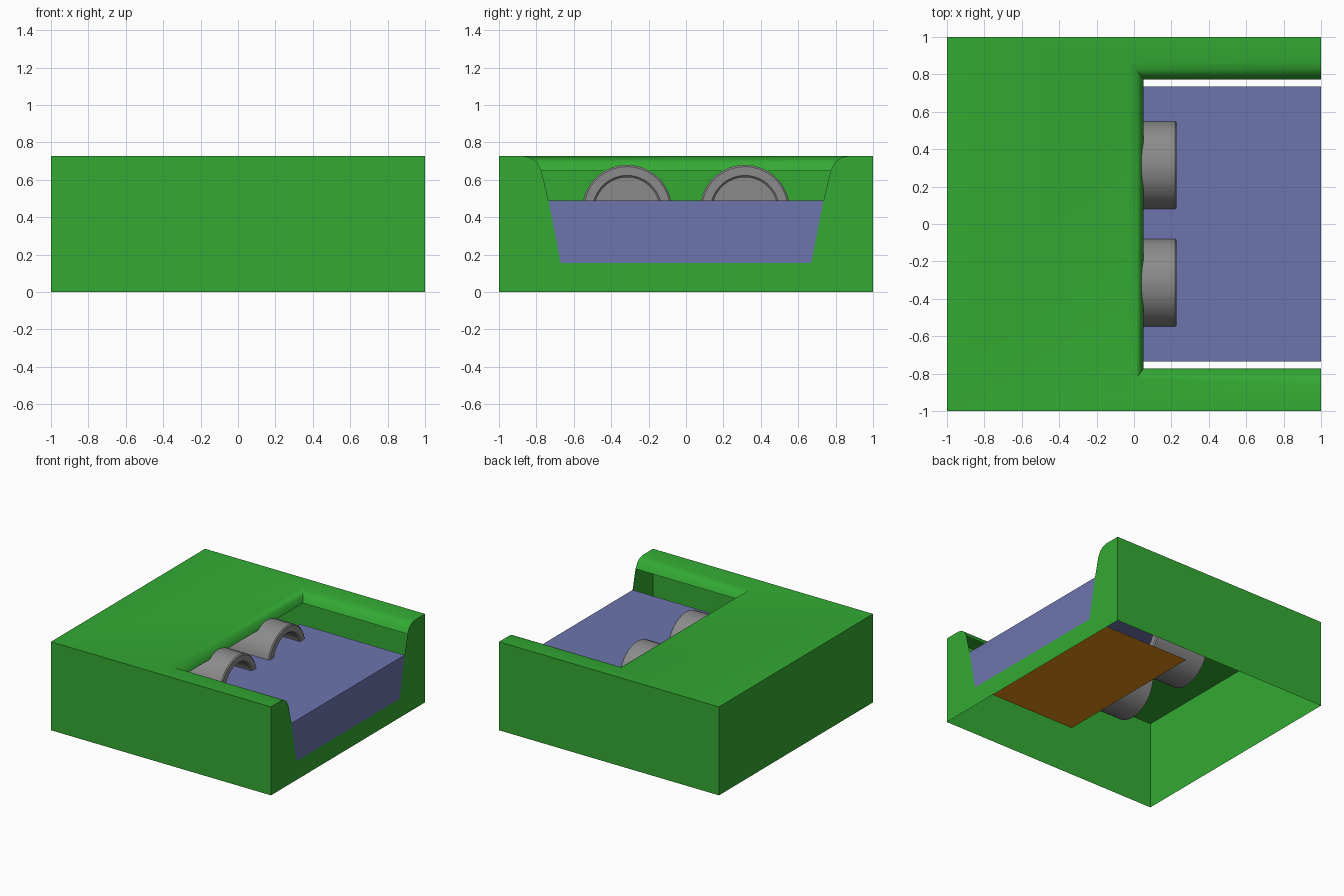
import bpy, bmesh, math
from mathutils import Vector

if "Cube" in bpy.data.objects:
    bpy.data.objects.remove(bpy.data.objects["Cube"])


def material(name, color):
    m = bpy.data.materials.new(name)
    m.diffuse_color = (*color, 1)
    m.use_nodes = True
    m.node_tree.nodes["Principled BSDF"].inputs["Base Color"].default_value = m.diffuse_color
    return m


GREEN = material("grass green", (0.033, 0.402, 0.033))
BLUE = material("water blue", (0.155, 0.178, 0.42))
GREY = material("pipe grey", (0.26, 0.26, 0.26))
BROWN = material("earth brown", (0.80, 0.27, 0.009))


def finish(name, bm, mat, angle=45):
    me = bpy.data.meshes.new(name)
    bm.to_mesh(me)
    bm.free()
    me.materials.append(mat)
    me.shade_smooth()
    me.set_sharp_from_angle(angle=math.radians(angle))
    ob = bpy.data.objects.new(name, me)
    bpy.context.collection.objects.link(ob)
    return ob


def from_faces(name, faces, mat):
    bm = bmesh.new()
    for f in faces:
        bm.faces.new([bm.verts.new(p) for p in f])
    bmesh.ops.remove_doubles(bm, verts=bm.verts, dist=1e-5)
    return finish(name, bm, mat)


TOP, WATER, BED, BACK = 0.727, 0.49, 0.155, 0.05

# Rounded lip of the channel: (inner end x, half width y, height z), top to bottom
LIP = [(-0.025, 0.865, TOP), (0.010, 0.828, 0.717), (0.034, 0.797, 0.695), (BACK, 0.773, 0.648)]


def rim(x, y, z):
    return [(1, -y, z), (x, -y, z), (x, y, z), (1, y, z)]


# Grass shell, open underneath: top, lip, three walls and the notched end
faces = [[(-1, -1, TOP), (1, -1, TOP)] + rim(*LIP[0]) + [(1, 1, TOP), (-1, 1, TOP)]]
for a, b in zip(LIP, LIP[1:]):
    ra, rb = rim(*a), rim(*b)
    for i in range(3):
        faces.append([ra[i], rb[i], rb[i + 1], ra[i + 1]])
for (x0, y0), (x1, y1) in (((-1, -1), (1, -1)), ((1, 1), (-1, 1)), ((-1, 1), (-1, -1))):
    faces.append([(x0, y0, 0), (x1, y1, 0), (x1, y1, TOP), (x0, y0, TOP)])
notch = [(y, z) for _, y, z in LIP] + [(0.735, WATER), (0.67, BED)]
faces.append([(1, -1, 0), (1, 1, 0), (1, 1, TOP)] + [(1, y, z) for y, z in notch]
             + [(1, -y, z) for y, z in reversed(notch)] + [(1, -1, TOP)])
from_faces("grass_shell", faces, GREEN)

# Water: surface and the cut end
from_faces("water", [
    [(BACK, -0.735, WATER), (1, -0.735, WATER), (1, 0.735, WATER), (BACK, 0.735, WATER)],
    [(1, -0.67, BED), (1, 0.67, BED), (1, 0.735, WATER), (1, -0.735, WATER)],
], BLUE)

# Channel bed
from_faces("channel_bed", [
    [(BACK, -0.67, BED), (1, -0.67, BED), (1, 0.67, BED), (BACK, 0.67, BED)]], BROWN)

# Two drain pipes, turned from one profile of (x, radius)
PIPE = [(-0.25, 0), (-0.25, 0.24), (0.22, 0.24), (0.228, 0.231),
        (0.228, 0.184), (0.218, 0.174), (-0.23, 0.174), (-0.23, 0)]
for name, y in (("pipe_front", -0.315), ("pipe_back", 0.315)):
    bm = bmesh.new()
    vs = [bm.verts.new((x, 0, r)) for x, r in PIPE]
    es = [bm.edges.new(p) for p in zip(vs, vs[1:])]
    bmesh.ops.spin(bm, geom=vs + es, cent=(0, 0, 0), axis=(1, 0, 0),
                   angle=math.tau, steps=36, use_merge=False)
    bmesh.ops.remove_doubles(bm, verts=bm.verts, dist=1e-4)
    bmesh.ops.recalc_face_normals(bm, faces=bm.faces)
    bmesh.ops.translate(bm, verts=bm.verts, vec=Vector((0, y, 0.44)))
    finish(name, bm, GREY, 35)
